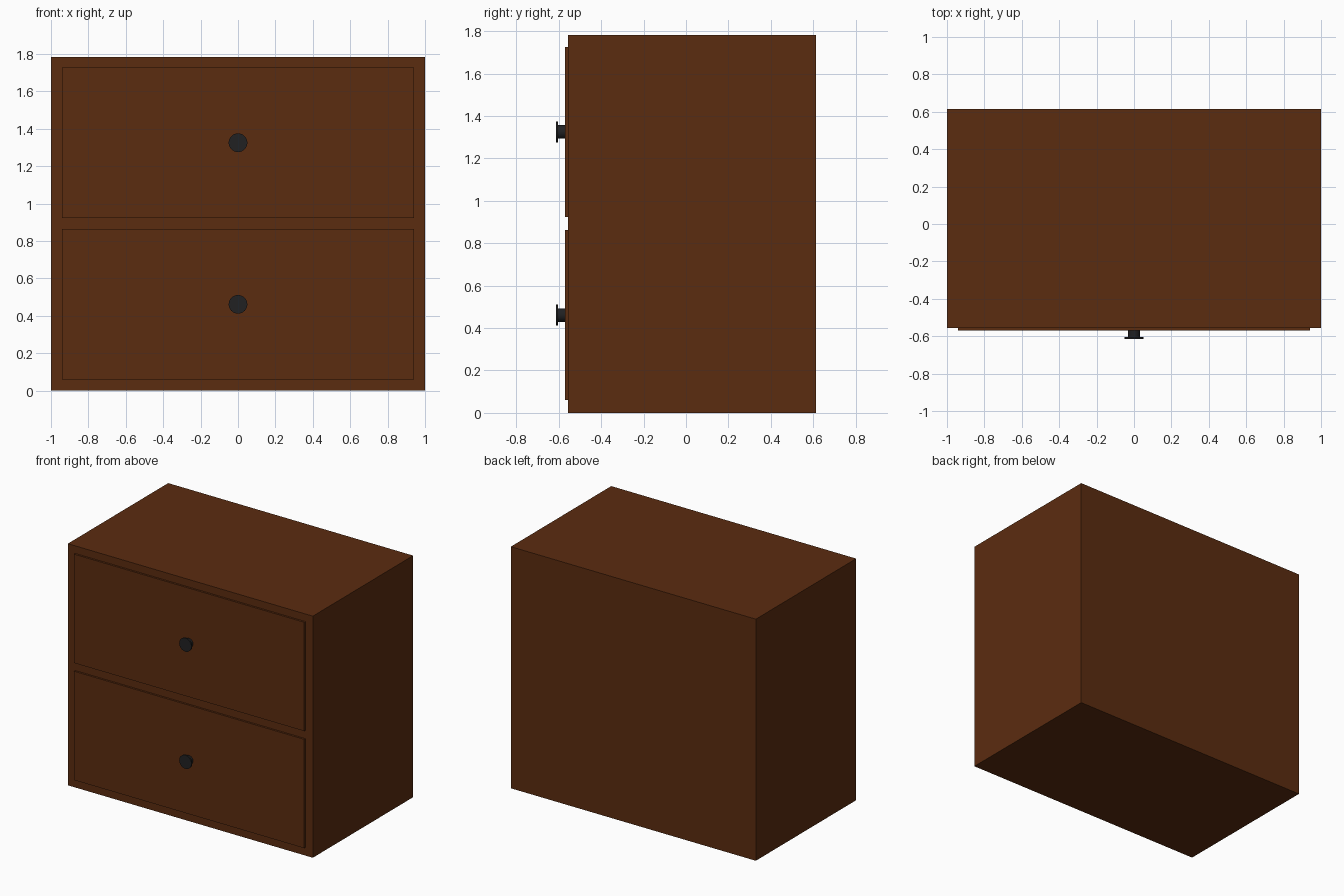
import bpy, bmesh, math
from mathutils import Matrix

if "Cube" in bpy.data.objects:
    bpy.data.objects.remove(bpy.data.objects["Cube"])


def material(name, rgb):
    m = bpy.data.materials.new(name)
    m.diffuse_color = (*rgb, 1.0)
    m.use_nodes = True
    m.node_tree.nodes["Principled BSDF"].inputs["Base Color"].default_value = m.diffuse_color
    return m


wood = material("dark brown wood", (0.105, 0.025, 0.005))
metal = material("black metal", (0.015, 0.015, 0.016))


def add_object(name, bm, mat):
    mesh = bpy.data.meshes.new(name)
    bm.to_mesh(mesh)
    bm.free()
    mesh.materials.append(mat)
    ob = bpy.data.objects.new(name, mesh)
    bpy.context.collection.objects.link(ob)
    return ob


def box(name, lo, hi, mat):
    bm = bmesh.new()
    size = [h - l for l, h in zip(lo, hi)]
    mid = [(h + l) / 2 for l, h in zip(lo, hi)]
    bmesh.ops.create_cube(bm, size=1, matrix=Matrix.Translation(mid) @ Matrix.Diagonal((*size, 1)))
    return add_object(name, bm, mat)


def knob(name, z, profile, mat, sides=32):
    # (radius, y) profile spun around the front-back axis
    bm = bmesh.new()
    verts = [bm.verts.new((r, y, z)) for r, y in profile]
    edges = [bm.edges.new(pair) for pair in zip(verts, verts[1:])]
    bmesh.ops.spin(bm, geom=verts + edges, cent=(0, 0, z), axis=(0, 1, 0),
                   angle=math.tau, steps=sides, use_duplicate=False)
    bmesh.ops.remove_doubles(bm, verts=bm.verts[:], dist=0.0005)
    bmesh.ops.recalc_face_normals(bm, faces=bm.faces[:])
    ob = add_object(name, bm, mat)
    bpy.ops.object.select_all(action='DESELECT')
    ob.select_set(True)
    bpy.context.view_layer.objects.active = ob
    bpy.ops.object.shade_smooth_by_angle(angle=math.radians(35))


FRONT, PANEL, TIP = -0.556, -0.57, -0.614

# Cabinet body
box("cabinet_body", (-1, FRONT, 0), (1, 0.614, 1.783), wood)

# Two drawers, each a raised front panel and a round knob on a stem
profile = [(0, TIP), (0.05, TIP), (0.05, TIP + 0.01), (0.032, TIP + 0.01),
           (0.032, PANEL), (0, PANEL)]
for label, z0, z1 in (("lower", 0.06, 0.863), ("upper", 0.924, 1.727)):
    box(label + "_drawer_front", (-0.94, PANEL, z0), (0.94, FRONT, z1), wood)
    knob(label + "_knob", (z0 + z1) / 2, profile, metal)
